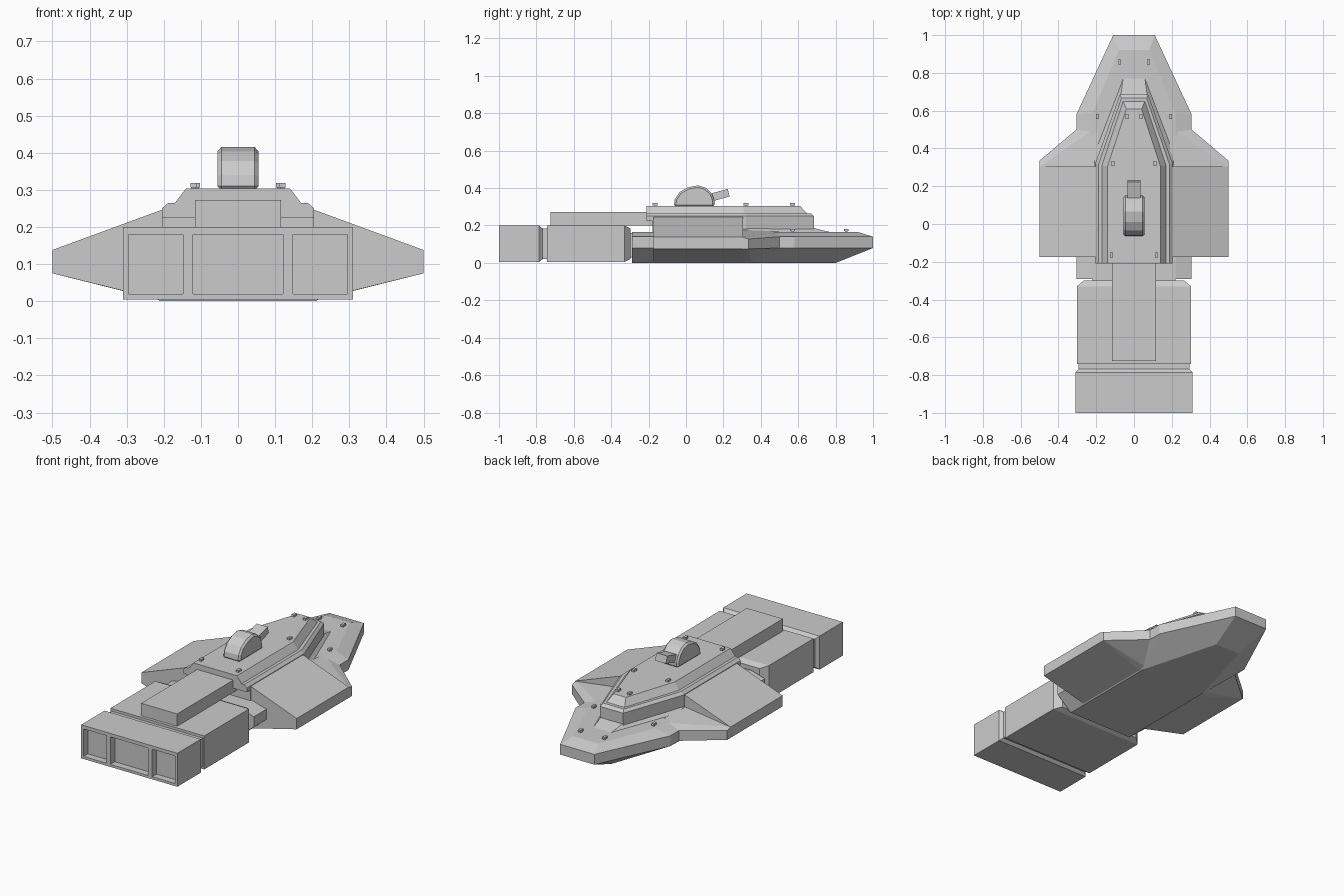
import bpy, bmesh, math
from mathutils import Matrix

if "Cube" in bpy.data.objects:
    bpy.data.objects.remove(bpy.data.objects["Cube"])


def finish(bm, name):
    bmesh.ops.recalc_face_normals(bm, faces=bm.faces[:])
    me = bpy.data.meshes.new(name)
    bm.to_mesh(me)
    bm.free()
    ob = bpy.data.objects.new(name, me)
    bpy.context.collection.objects.link(ob)
    return ob


def loft(name, layers):
    """Stack of mirrored plan outlines: each layer is (z, [right-half points, rear to nose])."""
    bm = bmesh.new()
    rings = []
    for z, half in layers:
        pts = half + [(-x, y) for x, y in reversed(half)]
        rings.append([bm.verts.new((x, y, z)) for x, y in pts])
    n = len(rings[0])
    for a, b in zip(rings, rings[1:]):
        for i in range(n):
            j = (i + 1) % n
            bm.faces.new((a[i], a[j], b[j], b[i]))
    bm.faces.new(rings[0][::-1])
    bm.faces.new(rings[-1])
    return finish(bm, name)


def tube(name, sections):
    """Rectangular sections (y, half width, z0, z1) joined along y."""
    bm = bmesh.new()
    rings = [[bm.verts.new(p) for p in ((-w, y, a), (w, y, a), (w, y, b), (-w, y, b))]
             for y, w, a, b in sections]
    for a, b in zip(rings, rings[1:]):
        for i in range(4):
            j = (i + 1) % 4
            bm.faces.new((a[i], a[j], b[j], b[i]))
    bm.faces.new(rings[0][::-1])
    bm.faces.new(rings[-1])
    return finish(bm, name)


def convex(name, pts):
    bm = bmesh.new()
    for p in pts:
        bm.verts.new(p)
    bmesh.ops.convex_hull(bm, input=bm.verts[:])
    bmesh.ops.dissolve_limit(bm, angle_limit=0.01, verts=bm.verts[:], edges=bm.edges[:])
    return finish(bm, name)


def box(name, x, y, z):
    return convex(name, [(a, b, c) for a in x for b in y for c in z])


# Engine section with three recessed exhausts
engine = tube("engine_rear", [(-1, .31, .005, .2), (-.785, .31, .005, .2), (-.768, .293, .02, .185),
                              (-.73, .293, .02, .185)])
for i, (a, b) in enumerate([(-.295, -.148), (-.121, .121), (.148, .295)]):
    cut = box(f"exhaust_cutter_{i}", (a, b), (-1.1, -.96), (.02, .18))
    cut.hide_render = True
    cut.hide_set(True)
    m = engine.modifiers.new("exhaust", 'BOOLEAN')
    m.object = cut
    m.operation = 'DIFFERENCE'
    m.solver = 'EXACT'
tube("engine_block", [(-.742, .302, .005, .2), (-.33, .302, .005, .2), (-.298, .265, .02, .185)])
tube("engine_neck", [(-.3, .22, .03, .16), (-.28, .22, .03, .16)])
box("spine_box", (-.116, .116), (-.725, -.15), (.2, .272))

# Lower hull with sloped belly, vertical side band and bevelled top
band = [(.305, -.29), (.305, .58), (.11, 1)]
loft("lower_hull", [(0, [(.21, -.29), (.21, .33), (.08, .8)]),
                    (.08, band), (.14, band),
                    (.165, [(.22, -.29), (.22, .59), (.08, .92)])])
loft("nose_plate", [(.16, [(.22, -.17), (.22, .36), (.055, .79)]),
                    (.187, [(.2, -.17), (.2, .32), (.07, .68)])])

# Wings: sloped main panel and lower leading edge
for side, s in (("left", -1), ("right", 1)):
    convex(f"wing_{side}", [(s * x, y, z) for y in (-.175, .305)
                            for x, z in ((.5, .075), (.5, .138), (.195, .25), (.195, 0))])
    convex(f"wing_front_{side}", [(s * x, y, z) for x, y, z in (
        (.19, .3, .18), (.5, .3, .138), (.5, .335, .128), (.305, .5, .14), (.19, .52, .165),
        (.2, .3, 0), (.5, .3, .075), (.5, .335, .075), (.305, .5, .08), (.2, .35, .005))])

# Upper deck: base wall, ledge and bevelled top
rim = [(.205, -.18), (.205, .32), (.075, .685)]
loft("deck_base", [(.15, rim), (.235, rim)])
loft("upper_deck", [(.225, [(.205, -.21), (.205, .32), (.075, .685)]),
                    (.25, [(.205, -.21), (.205, .32), (.075, .685)]),
                    (.265, [(.188, -.21), (.188, .315), (.066, .668)]),
                    (.265, [(.17, -.21), (.17, .31), (.058, .648)]),
                    (.304, [(.14, -.21), (.14, .305), (.04, .61)])])

# Turret: rounded housing and tilted barrel
prof = [(-.065, .3), (-.06, .34), (-.035, .378), (.01, .404), (.065, .415),
        (.105, .402), (.138, .372), (.152, .335), (.152, .3)]
house = convex("turret_housing", [(x, y, z) for x in (-.055, .055) for y, z in prof])
bev = house.modifiers.new("edge", 'BEVEL')
bev.width = .01
bev.segments = 1
bev.limit_method = 'ANGLE'
bev.angle_limit = math.radians(60)
barrel = box("turret_barrel", (-.035, .035), (-.075, .05), (-.021, .021))
barrel.matrix_world = Matrix.Translation((0, .18, .362)) @ Matrix.Rotation(math.radians(15), 4, 'X')

# Small deck lights
for i, (x, y, z) in enumerate([(.12, -.165, .3), (.11, .32, .3), (.037, .57, .3),
                               (.193, .57, .163), (.077, .857, .163)]):
    for side, s in (("left", -1), ("right", 1)):
        box(f"deck_light_post_{i}_{side}", (s * x - .005, s * x + .005), (y - .007, y + .007), (z, z + .012))
        box(f"deck_light_{i}_{side}", (s * x - .008, s * x + .008), (y - .013, y + .013), (z + .007, z + .019))
